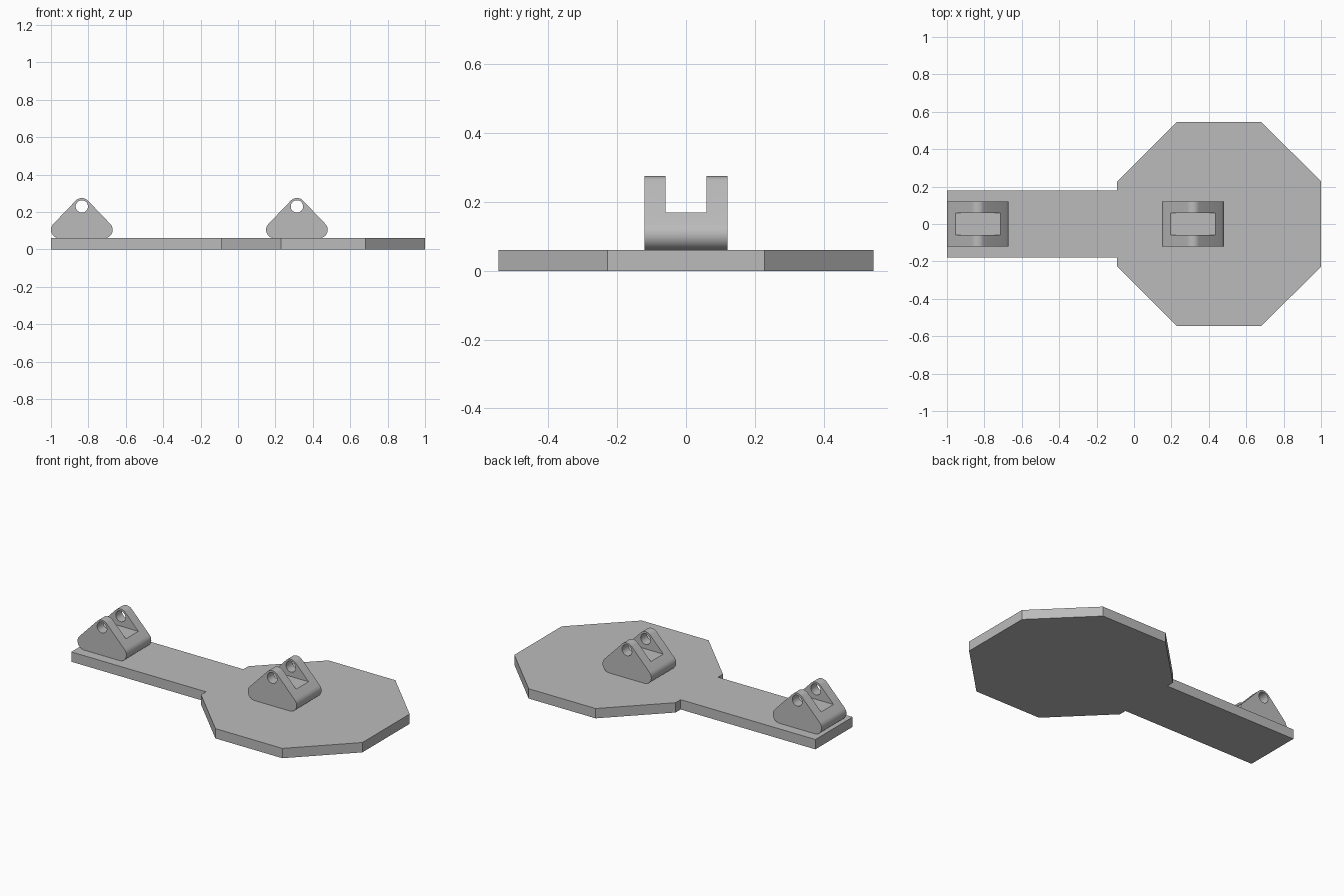
import bpy
import bmesh
from math import cos, sin, radians

old = bpy.data.objects.get("Cube")
if old:
    bpy.data.objects.remove(old, do_unlink=True)

THICK = 0.06        # plate thickness
ROUND = 0.045       # corner radius of the brackets
HALF = 0.12         # half width of a bracket

grey = bpy.data.materials.new("plain grey")
grey.use_nodes = True
grey.diffuse_color = (0.5, 0.5, 0.5, 1)
grey.node_tree.nodes["Principled BSDF"].inputs["Base Color"].default_value = (0.5, 0.5, 0.5, 1)


def prism(name, points, offset):
    """Solid made by sweeping a closed loop of 3D points along offset."""
    bm = bmesh.new()
    face = bm.faces.new([bm.verts.new(p) for p in points])
    swept = bmesh.ops.extrude_face_region(bm, geom=[face], use_keep_orig=True)
    moved = [v for v in swept["geom"] if isinstance(v, bmesh.types.BMVert)]
    bmesh.ops.translate(bm, verts=moved, vec=offset)
    bmesh.ops.recalc_face_normals(bm, faces=bm.faces)
    mesh = bpy.data.meshes.new(name)
    bm.to_mesh(mesh)
    bm.free()
    mesh.materials.append(grey)
    obj = bpy.data.objects.new(name, mesh)
    bpy.context.collection.objects.link(obj)
    return obj


def activate(obj):
    bpy.ops.object.select_all(action="DESELECT")
    obj.select_set(True)
    bpy.context.view_layer.objects.active = obj


def cut(target, cutter):
    """Subtract the cutter and discard it."""
    cutter.hide_render = True
    activate(target)
    mod = target.modifiers.new("cut", "BOOLEAN")
    mod.operation = "DIFFERENCE"
    mod.solver = "EXACT"
    mod.object = cutter
    bpy.ops.object.modifier_apply(modifier=mod.name)
    bpy.data.objects.remove(cutter, do_unlink=True)


def arc(x, z, radius, start, end, steps, y):
    angles = [radians(start + (end - start) * i / steps) for i in range(steps + 1)]
    return [(x + radius * cos(a), y, z + radius * sin(a)) for a in angles]


# Base plate: octagon with a straight arm, one outline
side = [(-1, 0.18), (-0.09, 0.18), (-0.09, 0.228), (0.229, 0.545), (0.681, 0.545), (1, 0.228)]
outline = [(x, y, 0) for x, y in side] + [(x, -y, 0) for x, y in reversed(side)]
prism("base_plate", outline, (0, 0, THICK))


def bracket(name, x):
    # Rounded triangle body
    low, high = THICK + ROUND, 0.23
    profile = (arc(x + 0.12, low, ROUND, -90, 45, 12, -HALF)
               + arc(x, high, ROUND, 45, 135, 10, -HALF)
               + arc(x - 0.12, low, ROUND, 135, 270, 12, -HALF))
    body = prism(name, profile, (0, 2 * HALF, 0))
    # Slot between the two ears
    slot = [(x + dx, -HALF / 2, z) for dx, z in ((-0.2, 0.17), (0.2, 0.17), (0.2, 0.4), (-0.2, 0.4))]
    cut(body, prism("slot_cutter", slot, (0, HALF, 0)))
    # Pin hole through both ears
    ring = arc(x, high, 0.033, 0, 360, 32, -0.2)[:-1]
    cut(body, prism("hole_cutter", ring, (0, 0.4, 0)))
    activate(body)
    bpy.ops.object.shade_smooth_by_angle(angle=radians(30))


bracket("arm_bracket", -0.835)
bracket("octagon_bracket", 0.315)
